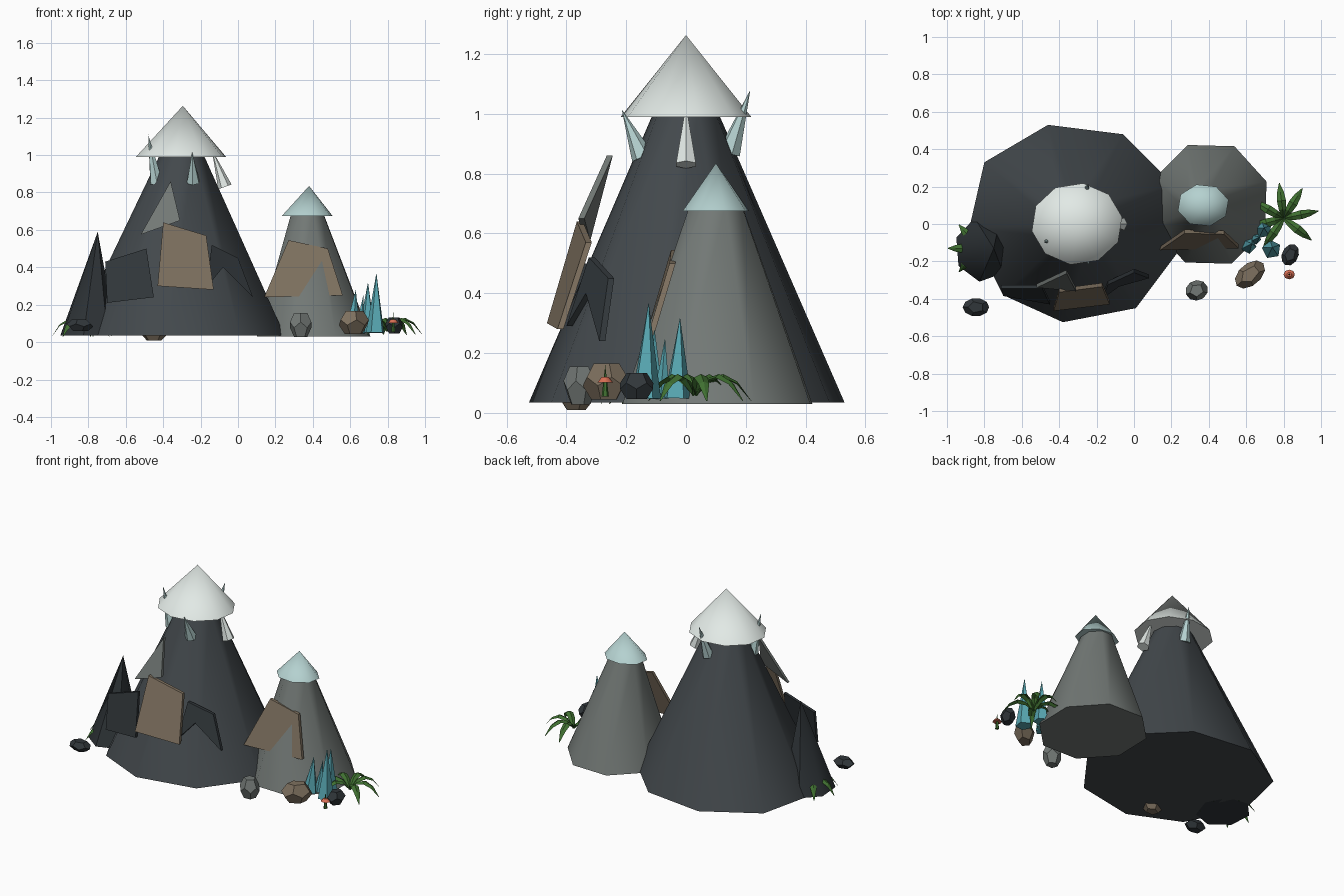
import bpy, bmesh, math
from mathutils import Vector

if "Cube" in bpy.data.objects:
    bpy.data.objects.remove(bpy.data.objects["Cube"])

COLORS = {
    "dark_stone": (.055, .065, .072), "black_stone": (.03, .037, .042), "grey_stone": (.17, .19, .18),
    "brown_stone": (.21, .165, .115), "snow": (.76, .82, .79), "ice": (.46, .64, .63),
    "crystal": (.10, .40, .46), "leaf": (.05, .16, .03), "coral": (.7, .16, .09),
}
mats = {}
for key, c in COLORS.items():
    mats[key] = bpy.data.materials.new(key)
    mats[key].diffuse_color = (*c, 1)


def finish(name, bm, mat, smooth=None):
    bmesh.ops.recalc_face_normals(bm, faces=bm.faces)
    me = bpy.data.meshes.new(name)
    bm.to_mesh(me)
    bm.free()
    ob = bpy.data.objects.new(name, me)
    bpy.context.collection.objects.link(ob)
    me.materials.append(mats[mat])
    if smooth:
        bpy.ops.object.select_all(action='DESELECT')
        ob.select_set(True)
        bpy.context.view_layer.objects.active = ob
        bpy.ops.object.shade_smooth_by_angle(angle=math.radians(smooth))
    return ob


def ring(cx, cy, rx, ry, n, start=0):
    return [(cx + rx * math.cos(math.radians(start) + math.tau * i / n),
             cy + ry * math.sin(math.radians(start) + math.tau * i / n)) for i in range(n)]


def peak(name, base, z0, top, scale, mat):
    """Closed cone over a base outline; scale 0 makes a point."""
    bm = bmesh.new()
    n = len(base)
    cx, cy = sum(p[0] for p in base) / n, sum(p[1] for p in base) / n
    low = [bm.verts.new((x, y, z0)) for x, y in base]
    bm.faces.new(low)
    if scale:
        up = [bm.verts.new((top[0] + (x - cx) * scale, top[1] + (y - cy) * scale, top[2])) for x, y in base]
        bm.faces.new(up)
        for i in range(n):
            bm.faces.new((low[i], low[(i + 1) % n], up[(i + 1) % n], up[i]))
    else:
        tip = bm.verts.new(top)
        for i in range(n):
            bm.faces.new((low[i], low[(i + 1) % n], tip))
    return finish(name, bm, mat, 50)


def spike(name, base, tip, r, n, mat):
    """Cone from a base centre to a tip in any direction."""
    bm = bmesh.new()
    b, t = Vector(base), Vector(tip)
    bmesh.ops.create_cone(bm, cap_ends=True, segments=n, radius1=r, radius2=0, depth=(t - b).length)
    ob = finish(name, bm, mat)
    ob.location = (b + t) / 2
    ob.rotation_euler = (t - b).to_track_quat('Z', 'Y').to_euler()


def slab(name, pts, mat, thick=.02):
    bm = bmesh.new()
    front = [bm.verts.new(p) for p in pts]
    back = [bm.verts.new((x, y + thick, z)) for x, y, z in pts]
    bm.faces.new(front)
    bm.faces.new(back)
    n = len(pts)
    for i in range(n):
        bm.faces.new((front[i], front[(i + 1) % n], back[(i + 1) % n], back[i]))
    finish(name, bm, mat)


def rock(name, loc, size, rot, mat):
    """Dodecahedron boulder: hull of the face centres of an icosahedron."""
    src, bm = bmesh.new(), bmesh.new()
    bmesh.ops.create_icosphere(src, subdivisions=1, radius=1)
    for f in src.faces:
        bm.verts.new(f.calc_center_median().normalized())
    src.free()
    bmesh.ops.convex_hull(bm, input=bm.verts)
    bmesh.ops.dissolve_limit(bm, angle_limit=.05, verts=bm.verts, edges=bm.edges)
    ob = finish(name, bm, mat)
    ob.location, ob.scale = loc, size
    ob.rotation_euler = (0, 0, math.radians(rot))


def fern(name, centre, angles, length):
    """Arching folded leaves around one centre."""
    bm = bmesh.new()
    profile = [(0, 0, .008), (.25, .055, .02), (.5, .07, .024), (.75, .045, .018), (1, -.02, .002)]
    for a in angles:
        d = Vector((math.cos(math.radians(a)), math.sin(math.radians(a)), 0))
        side = Vector((-d.y, d.x, 0))
        rows = []
        for t, h, w in profile:
            c = Vector(centre) + d * t * length + Vector((0, 0, h))
            drop = Vector((0, 0, -w * .5))
            rows.append([bm.verts.new(p) for p in (c - side * w + drop, c, c + side * w + drop)])
        for r, s in zip(rows, rows[1:]):
            for j in (0, 1):
                bm.faces.new((r[j], r[j + 1], s[j + 1], s[j]))
    finish(name, bm, "leaf")


# Main mountain and its snow cap
peak("main_mountain", [(.25, -.13), (.21, .21), (-.06, .48), (-.46, .53), (-.8, .33), (-.88, -.02),
                       (-.7, -.38), (-.38, -.525), (.01, -.45)], .035, (-.30, 0, 1.01), .2, "dark_stone")
peak("main_snow_cap", ring(-.305, 0, .245, .22, 10, 10), .99, (-.295, 0, 1.263), 0, "snow")

# Second mountain with ice cap, and the small side peak
peak("second_mountain", ring(.405, .105, .325, .34, 8, 21), .03, (.37, .1, .7), .27, "grey_stone")
peak("second_ice_cap", ring(.37, .1, .14, .115, 8, 15), .675, (.38, .1, .835), 0, "ice")
peak("side_peak", ring(-.805, -.135, .155, .175, 7, 5), .035, (-.75, -.13, .59), 0, "black_stone")

# Icicles under the snow cap
for i, (b, t, m) in enumerate([
        ((-.435, -.07, .85), (-.48, -.10, 1.11), "ice"), ((-.265, .145, .87), (-.245, .215, 1.08), "ice"),
        ((-.07, 0, .83), (-.14, 0, 1.03), "snow"), ((-.24, -.145, .855), (-.245, -.215, 1.015), "ice")]):
    spike(f"icicle_{i + 1}", b, t, .038, 6, m)

# Rock slabs leaning on the slopes
slab("brown_slab", [(-.43, -.465, .30), (-.13, -.43, .28), (-.17, -.335, .57), (-.40, -.365, .64)], "brown_stone")
slab("grey_shard", [(-.52, -.34, .575), (-.31, -.36, .65), (-.36, -.265, .86)], "grey_stone")
slab("dark_slab", [(-.70, -.385, .21), (-.45, -.43, .24), (-.49, -.345, .50), (-.71, -.345, .43)], "black_stone")
slab("dark_shard", [(-.17, -.40, .29), (-.08, -.335, .40), (.08, -.29, .24), (0, -.26, .45), (-.14, -.325, .52)],
     "black_stone")
slab("second_slab", [(.14, -.14, .24), (.56, -.13, .25), (.48, -.055, .50), (.27, -.05, .545)], "brown_stone")

# Crystals
for i, (x, y, h, r) in enumerate([(.735, -.135, .37, .052), (.69, -.03, .32, .048),
                                  (.61, -.115, .28, .045), (.65, -.08, .25, .03)]):
    spike(f"crystal_{i + 1}", (x, y, .05), (x + (.005 if i < 2 else .02), y + .01, h), r, 5, "crystal")

# Boulders
rock("grey_boulder", (.335, -.355, .092), (.062, .055, .08), 20, "grey_stone")
rock("brown_boulder", (.62, -.27, .105), (.095, .06, .076), 40, "brown_stone")
rock("dark_boulder", (.835, -.165, .09), (.062, .045, .054), 65, "black_stone")
rock("left_boulder", (-.845, -.445, .09), (.072, .05, .038), 0, "black_stone")
rock("buried_boulder", (-.45, -.37, .045), (.07, .055, .045), 15, "brown_stone")

# Ferns
fern("right_fern", (.80, .03, .06), [12, 58, 97, 150, 195, 235, 322], .19)
fern("left_fern", (-.83, -.13, .05), [20, 75, 130, 180, 230, 290, 330], .165)

# Mushroom
spike("mushroom_stem", (.83, -.27, .055), (.83, -.27, .16), .012, 6, "leaf")
peak("mushroom_cap", ring(.83, -.27, .03, .026, 8), .102, (.83, -.27, .12), .45, "coral")

for m in bpy.data.materials:
    if m.users and not m.is_grease_pencil:
        m.use_nodes = True
        m.node_tree.nodes["Principled BSDF"].inputs["Base Color"].default_value = m.diffuse_color
